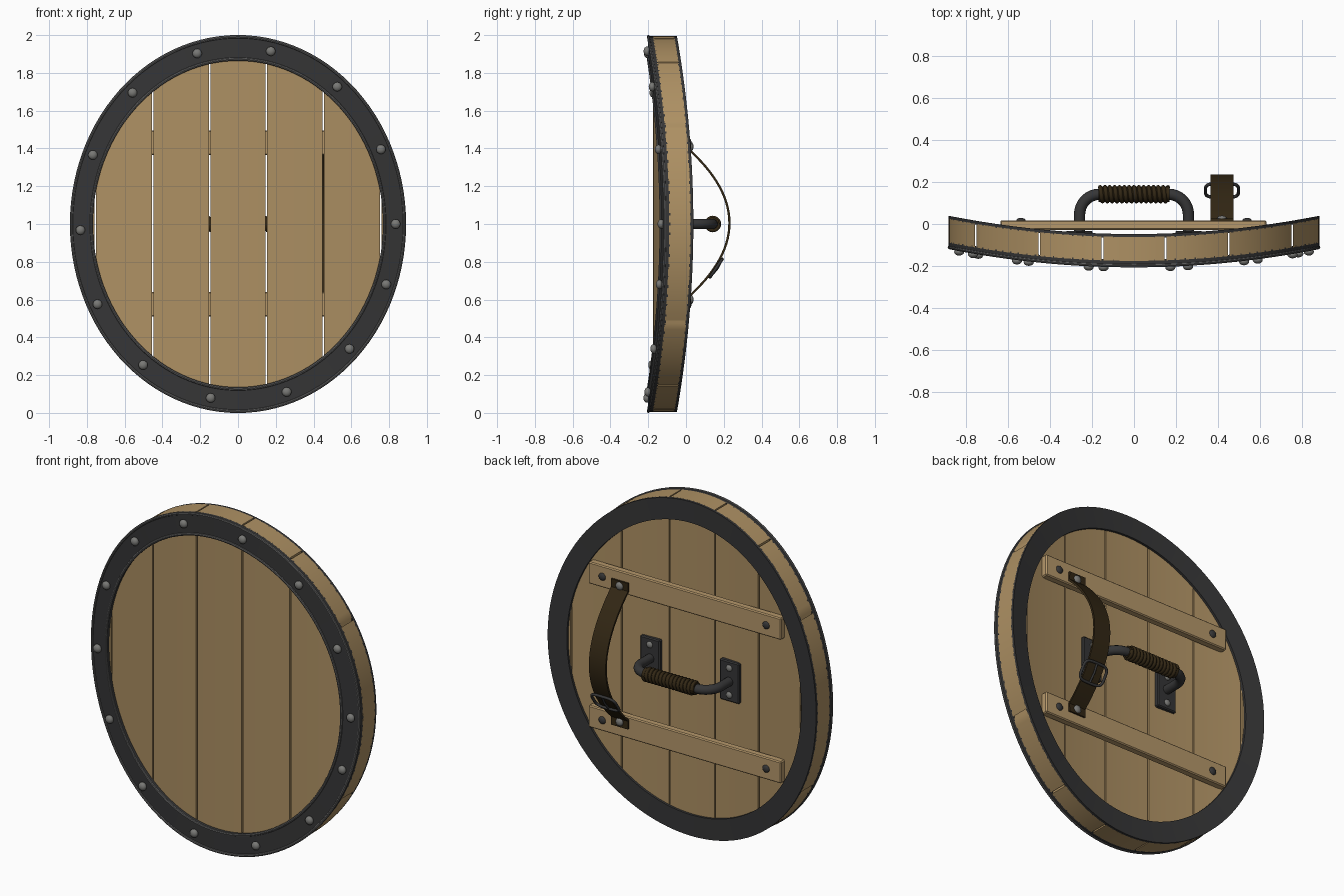
import bpy, bmesh, math
from mathutils import Vector

if "Cube" in bpy.data.objects:
    bpy.data.objects.remove(bpy.data.objects["Cube"])

A, B = 0.885, 0.995          # half width and half height of the shield
BOW = 0.087                  # how far the sides sweep back


def bow(x):
    return BOW * (x / A) ** 2


def mat(name, r, g, b):
    m = bpy.data.materials.new(name)
    m.diffuse_color = (r, g, b, 1)
    m.use_nodes = True
    m.node_tree.nodes["Principled BSDF"].inputs["Base Color"].default_value = m.diffuse_color
    return m


WOOD = mat("oak_wood", 0.42, 0.28, 0.125)
PALE = mat("batten_wood", 0.46, 0.31, 0.145)
IRON = mat("dark_iron", 0.036, 0.036, 0.037)
EDGE = mat("worn_edge", 0.11, 0.11, 0.11)
STEEL = mat("rivet_steel", 0.19, 0.19, 0.18)
LEATHER = mat("dark_leather", 0.032, 0.020, 0.007)


def finish(name, bm, m, smooth=True):
    bmesh.ops.recalc_face_normals(bm, faces=bm.faces)
    me = bpy.data.meshes.new(name)
    bm.to_mesh(me)
    bm.free()
    ob = bpy.data.objects.new(name, me)
    bpy.context.collection.objects.link(ob)
    me.materials.append(m)
    if smooth:
        bpy.ops.object.select_all(action='DESELECT')
        bpy.context.view_layer.objects.active = ob
        ob.select_set(True)
        bpy.ops.object.shade_smooth_by_angle(angle=math.radians(35))
    return ob


def sweep(name, rows, m, closed):
    """Skin a list of equal cross-section loops; cap the ends when open."""
    bm = bmesh.new()
    vs = [[bm.verts.new(p) for p in row] for row in rows]
    n, k = len(vs), len(vs[0])
    for i in range(n if closed else n - 1):
        a, b = vs[i], vs[(i + 1) % n]
        for j in range(k):
            bm.faces.new((a[j], a[(j + 1) % k], b[(j + 1) % k], b[j]))
    if not closed:
        bm.faces.new(vs[0])
        bm.faces.new(vs[-1])
    return finish(name, bm, m)


def ring(name, section, m, seg=112):
    """Elliptical bowed hoop; section = (inset from the edge, y) points."""
    rows = []
    for i in range(seg):
        t = 2 * math.pi * i / seg
        row = []
        for d, y in section:
            x = (A - d) * math.cos(t)
            row.append((x, y + bow(x), 1 + (B - d * 1.12) * math.sin(t)))
        rows.append(row)
    return sweep(name, rows, m, True)


def box(name, centre, size, m, bevel=0.006):
    bm = bmesh.new()
    bmesh.ops.create_cube(bm, size=1)
    for v in bm.verts:
        v.co = Vector(c + p * s for c, p, s in zip(centre, v.co, size))
    bmesh.ops.bevel(bm, geom=bm.edges[:], offset=bevel, segments=1, affect='EDGES')
    return finish(name, bm, m, False)


def rivet(name, x, y, z, m, r=0.025, depth=0.018):
    bm = bmesh.new()
    bmesh.ops.create_uvsphere(bm, u_segments=14, v_segments=8, radius=1)
    for v in bm.verts:
        v.co = (x + v.co.x * r, y + v.co.z * depth, z + v.co.y * r)
    return finish(name, bm, m)


def tube(name, pts, radius, m, cyclic=False):
    cu = bpy.data.curves.new(name, 'CURVE')
    cu.dimensions = '3D'
    cu.bevel_depth = radius
    cu.bevel_resolution = 3
    cu.use_fill_caps = True
    sp = cu.splines.new('POLY')
    sp.points.add(len(pts) - 1)
    for p, q in zip(sp.points, pts):
        p.co = (*q, 1)
    sp.use_cyclic_u = cyclic
    ob = bpy.data.objects.new(name, cu)
    bpy.context.collection.objects.link(ob)
    cu.materials.append(m)
    bpy.ops.object.select_all(action='DESELECT')
    bpy.context.view_layer.objects.active = ob
    ob.select_set(True)
    bpy.ops.object.convert(target='MESH')


# Vertical planks, trimmed to the oval
cuts = [-A, -0.755, -0.452, -0.15, 0.15, 0.452, 0.755, A]
for n, (x0, x1) in enumerate(zip(cuts, cuts[1:])):
    lo = x0 + 0.004 if n else -A * 0.9998
    hi = x1 - 0.004 if n < 6 else A * 0.9998
    t0, t1 = math.asin(lo / A), math.asin(hi / A)
    rows = []
    for i in range(13):
        t = t0 + (t1 - t0) * i / 12
        x, h = A * math.sin(t), B * math.cos(t)
        f, b = -0.176 + bow(x), -0.062 + bow(x)
        rows.append([(x, f, 1 - h), (x, b, 1 - h), (x, b, 1 + h), (x, f, 1 + h)])
    sweep(f"plank_{n + 1}", rows, WOOD, False)

# Iron rims on front and back, with worn beads on the front edges
ring("front_rim", [(0, -0.2), (0.112, -0.2), (0.112, -0.17), (0, -0.17)], IRON)
ring("back_rim", [(0, -0.066), (0.112, -0.066), (0.112, -0.048), (0, -0.048)], IRON)
for name, inset in (("outer_bead", 0.003), ("inner_bead", 0.109)):
    ring(name, [(inset + 0.008 * math.cos(k * math.pi / 4),
                 -0.199 + 0.008 * math.sin(k * math.pi / 4)) for k in range(8)], EDGE)

# Slightly uneven row of rim rivets
for n, deg in enumerate((78, 51, 25, 0, -20, -45, -72, -100, -127, -153, -178, 157, 132, 105)):
    t = math.radians(deg)
    x = 0.835 * math.cos(t)
    rivet(f"rim_rivet_{n + 1}", x, -0.21 + bow(x), 1 + 0.935 * math.sin(t), STEEL)

# Cross battens with iron nails
for tag, z in (("upper", 1.43), ("lower", 0.575)):
    box(f"{tag}_batten", (-0.003, -0.005, z), (1.27, 0.045, 0.13), PALE)
    for side in (-1, 1):
        rivet(f"{tag}_batten_nail_{side}", 0.54 * side, 0.017, z, IRON, 0.023, 0.012)

# Handle: mounting plates, bent bar and wrapped grip
for s in (-1, 1):
    box(f"handle_plate_{s}", (0.262 * s, -0.048, 1), (0.13, 0.03, 0.24), IRON)
    for dz in (-0.08, 0.08):
        rivet(f"plate_rivet_{s}_{dz}", 0.262 * s, -0.032, 1 + dz, STEEL, 0.02, 0.012)
half = [(0.26, -0.05, 1), (0.26, 0.045, 1)]
half += [(0.165 + 0.095 * math.cos(a), 0.045 + 0.097 * math.sin(a), 1)
         for a in (math.pi / 2 * k / 8 for k in range(1, 9))]
tube("handle_bar", half + [(-x, y, z) for x, y, z in reversed(half)], 0.027, IRON)
tube("grip_core", [(-0.17, 0.142, 1), (0.17, 0.142, 1)], 0.036, LEATHER)
turns, steps = 14, 20
tube("grip_wrap", [(-0.162 + 0.324 * k / (turns * steps),
                    0.142 + 0.034 * math.cos(2 * math.pi * k / steps),
                    1 + 0.034 * math.sin(2 * math.pi * k / steps))
                   for k in range(turns * steps + 1)], 0.01, LEATHER)

# Arm strap bowed between the battens
SX = 0.42


def strap_y(z):
    return 0.23 - 0.21 * ((z - 1.005) / 0.385) ** 2


rows = []
path = [(0.021, 1.44)] + [(strap_y(z), z) for z in
                          (1.39 - 0.77 * k / 28 for k in range(29))] + [(0.021, 0.57)]
for i, (y, z) in enumerate(path):
    p, q = path[max(i - 1, 0)], path[min(i + 1, len(path) - 1)]
    d = Vector((q[0] - p[0], q[1] - p[1])).normalized() * 0.006
    ny, nz = -d.y, d.x
    rows.append([(SX - 0.055, y - ny, z - nz), (SX + 0.055, y - ny, z - nz),
                 (SX + 0.055, y + ny, z + nz), (SX - 0.055, y + ny, z + nz)])
sweep("arm_strap", rows, LEATHER, False)
for z in (1.41, 0.6):
    rivet(f"strap_rivet_{z}", SX, 0.026, z, STEEL, 0.024, 0.014)

# Buckle: rounded wire frame and prong lying along the strap
along = Vector((0, 0.56, 0.83)).normalized()
mid = Vector((SX, strap_y(0.77) + 0.008, 0.766))
frame = []
for k in range(32):
    c, s = math.cos(k * math.pi / 16), math.sin(k * math.pi / 16)
    u = math.copysign(abs(c) ** 0.5, c) * 0.079
    v = math.copysign(abs(s) ** 0.5, s) * 0.058
    frame.append(mid + Vector((u, 0, 0)) + along * v)
tube("buckle_frame", frame, 0.008, IRON, True)
tube("buckle_prong", [mid - along * 0.058, mid + Vector((0, 0.008, 0)), mid + along * 0.058], 0.006, IRON)
